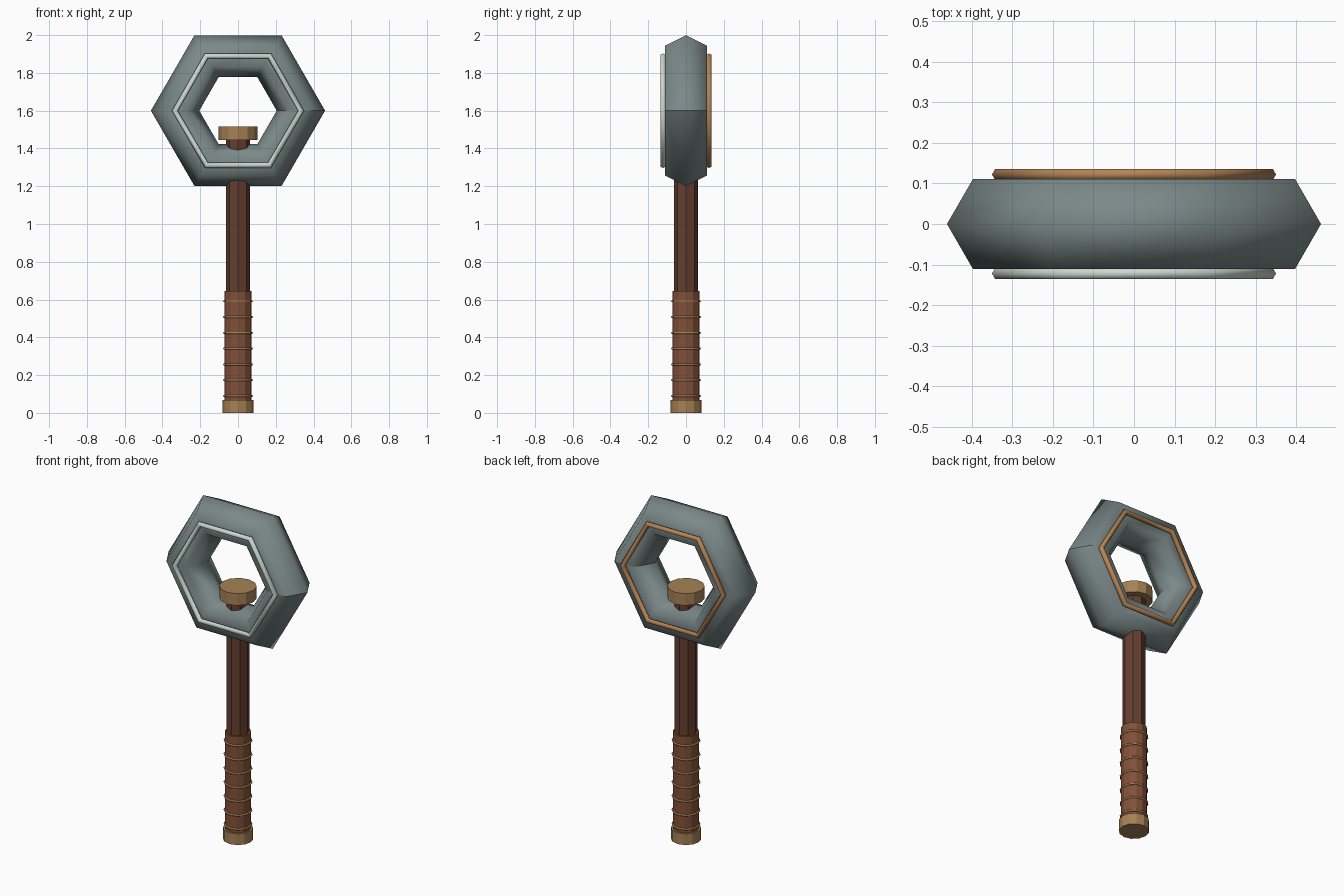
import bpy, bmesh, math
from mathutils import Matrix

cube = bpy.data.objects.get("Cube")
if cube:
    bpy.data.objects.remove(cube, do_unlink=True)


def material(name, color):
    m = bpy.data.materials.new(name)
    m.use_nodes = True
    m.diffuse_color = (*color, 1)
    bsdf = next(n for n in m.node_tree.nodes if n.type == 'BSDF_PRINCIPLED')
    bsdf.inputs["Base Color"].default_value = (*color, 1)
    return m


STEEL = material("blue grey steel", (0.20, 0.25, 0.25))
SILVER = material("pale silver", (0.60, 0.68, 0.63))
COPPER = material("copper", (0.45, 0.23, 0.09))
BRASS = material("brass", (0.38, 0.22, 0.09))
WOOD = material("dark wood", (0.13, 0.05, 0.03))
LEATHER = material("red brown leather", (0.22, 0.08, 0.04))


def finish(name, bm, mat, smooth):
    bmesh.ops.recalc_face_normals(bm, faces=bm.faces)
    for f in bm.faces:
        f.smooth = smooth
    me = bpy.data.meshes.new(name)
    bm.to_mesh(me)
    bm.free()
    me.materials.append(mat)
    ob = bpy.data.objects.new(name, me)
    bpy.context.collection.objects.link(ob)
    return ob


def cylinder(name, r, z0, z1, mat, sides=8):
    bm = bmesh.new()
    bmesh.ops.create_cone(bm, cap_ends=True, segments=sides, radius1=r, radius2=r,
                          depth=z1 - z0, matrix=Matrix.Translation((0, 0, (z0 + z1) / 2)))
    return finish(name, bm, mat, False)


def torus(name, major, minor, n, k, mat, place, seam=False):
    bm = bmesh.new()
    rows = []
    for i in range(n):
        a = math.tau * i / n
        row = []
        for j in range(k):
            b = math.tau * j / k
            r = major + minor * math.cos(b)
            row.append(bm.verts.new((r * math.cos(a), r * math.sin(a), minor * math.sin(b))))
        rows.append(row)
    for i in range(n):
        p, q = rows[i], rows[(i + 1) % n]
        for j in range(k):
            bm.faces.new((p[j], q[j], q[(j + 1) % k], p[(j + 1) % k]))
    if seam:  # hard joint on the model's left corner
        for j in range(k):
            bm.edges.get((rows[0][j], rows[0][(j + 1) % k])).smooth = False
    bm.transform(place)
    return finish(name, bm, mat, True)


# Hexagonal ring head with a trim on each face
def upright(y):
    return Matrix.Translation((0, y, 1.6)) @ Matrix.Rotation(math.pi / 2, 4, 'X')


torus("ring_head", 0.333, 0.128, 6, 6, STEEL, upright(0), seam=True)
torus("front_trim", 0.334, 0.016, 6, 6, SILVER, upright(-0.122))
torus("back_trim", 0.334, 0.016, 6, 6, COPPER, upright(0.122))

# Handle
cylinder("shaft", 0.063, 0.05, 1.45, WOOD)
cylinder("top_cap", 0.102, 1.446, 1.517, BRASS, 12)
cylinder("grip", 0.072, 0.06, 0.645, LEATHER, 12)
cylinder("pommel", 0.083, 0, 0.067, BRASS, 12)
for i in range(7):
    torus(f"grip_band_{i + 1}", 0.073, 0.006, 12, 6, BRASS,
          Matrix.Translation((0, 0, 0.09 + 0.0835 * i)))
